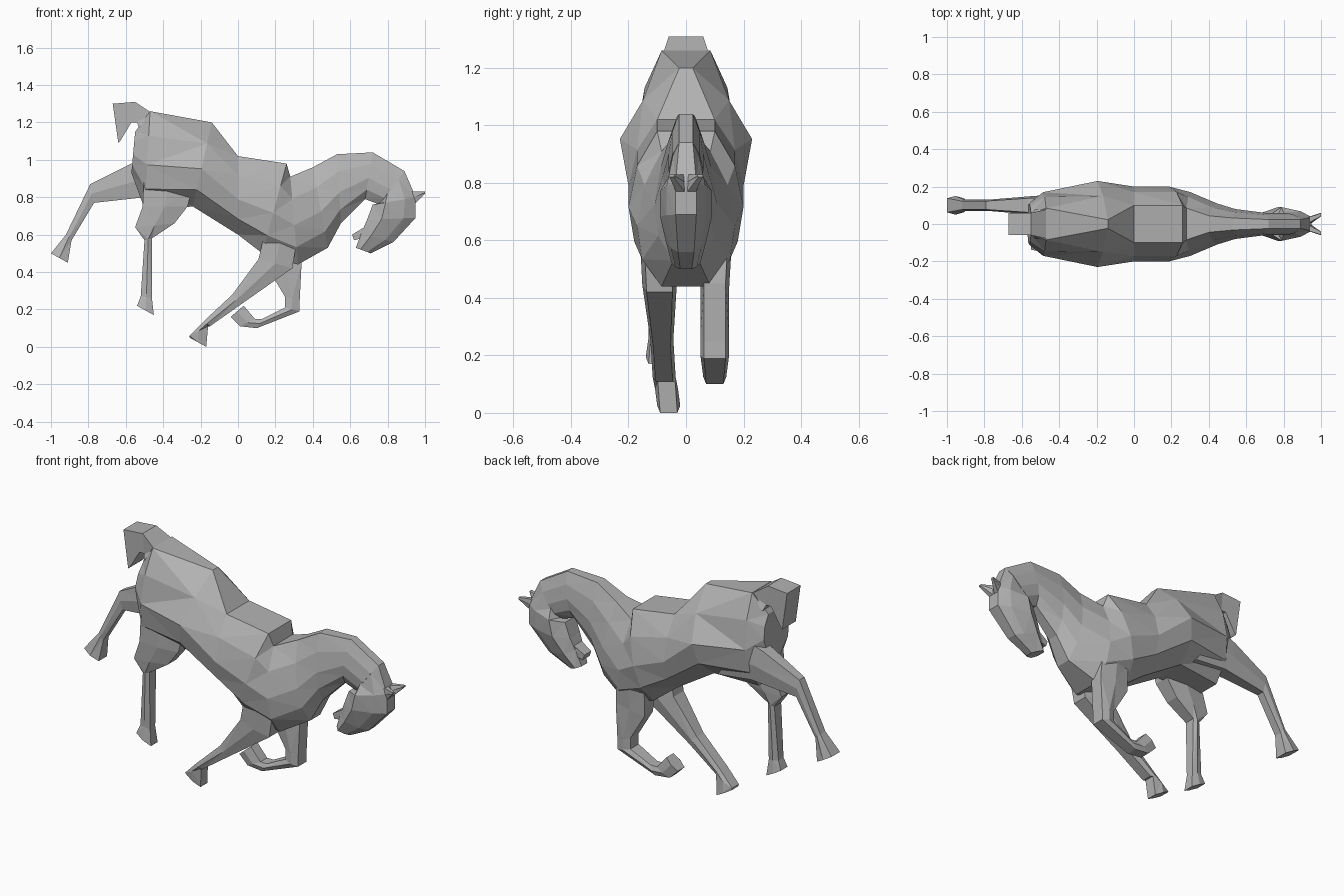
import bpy
import bmesh

default_cube = bpy.data.objects.get("Cube")
if default_cube:
    bpy.data.objects.remove(default_cube, do_unlink=True)

# One flat grey for the whole animal
grey = bpy.data.materials.new("plain grey")
grey.use_nodes = True
grey_value = (0.45, 0.45, 0.45, 1)
grey.diffuse_color = grey_value
grey.node_tree.nodes["Principled BSDF"].inputs["Base Color"].default_value = grey_value


def rounded_profile(crest, keel):
    """Half cross-section, as (share of depth, share of half width) pairs.

    The flank is widest just below the middle and narrows to the given
    crest width along the back and keel width along the belly.
    """
    upper_flank = 0.6 + crest / 2
    lower_flank = 0.8 + keel / 5
    return [(0, crest), (.25, upper_flank), (.55, 1), (.8, lower_flank), (1, keel)]


rump = rounded_profile(crest=.5, keel=.4)
ridge = rounded_profile(crest=.1, keel=.4)
chest = rounded_profile(crest=.5, keel=.5)
neck = rounded_profile(crest=.4, keel=.4)
head = [(0, .4), (.25, .75), (.7, 1), (1, .5)]
limb = [(0, .75), (.5, 1), (1, .75)]
box = [(0, 1), (1, 1)]


def cross_section(mesh, ring, profile, centre_y):
    """Closed ring of vertices between two edge points of the side outline."""
    first_x, first_z, second_x, second_z, half_width = ring

    def point(share, width, side):
        x = first_x + (second_x - first_x) * share
        z = first_z + (second_z - first_z) * share
        return mesh.verts.new((x, centre_y + side * width * half_width, z))

    left = [point(share, width, 1) for share, width in profile]
    right = [point(share, width, -1) for share, width in reversed(profile)]
    return left + right


def loft(name, sections, start_y=0, end_y=0):
    """Skin a list of (profile, ring) pairs with flat faces and closed ends.

    The centre line drifts sideways evenly from start_y to end_y.
    """
    mesh = bmesh.new()
    last = len(sections) - 1
    loops = []
    for index, (profile, ring) in enumerate(sections):
        centre_y = start_y + (end_y - start_y) * index / last
        loops.append(cross_section(mesh, ring, profile, centre_y))
    for current, following in zip(loops, loops[1:]):
        count = len(current)
        for i in range(count):
            j = (i + 1) % count
            mesh.faces.new((current[i], current[j], following[j], following[i]))
    mesh.faces.new(loops[0])
    mesh.faces.new(loops[-1])
    bmesh.ops.triangulate(mesh, faces=mesh.faces[:], quad_method='SHORT_EDGE')
    bmesh.ops.recalc_face_normals(mesh, faces=mesh.faces[:])
    data = bpy.data.meshes.new(name)
    mesh.to_mesh(data)
    mesh.free()
    data.materials.append(grey)
    part = bpy.data.objects.new(name, data)
    bpy.context.scene.collection.objects.link(part)
    return part


def uniform_loft(name, profile, rings, start_y=0, end_y=0):
    """Loft that keeps the same cross-section profile all the way along."""
    return loft(name, [(profile, ring) for ring in rings], start_y, end_y)


# Trunk and arched neck in one skin, from rump to poll
loft("trunk_and_neck", [
    (rump, (-.55, 1.15, -.57, .93, .11)),
    (rump, (-.47, 1.26, -.5, .74, .17)),
    (ridge, (-.14, 1.2, -.24, .75, .23)),
    (rump, (0, 1.02, 0, .6, .2)),
    (chest, (.26, .98, .13, .5, .2)),
    (chest, (.28, .91, .32, .44, .17)),
    (neck, (.4, .96, .48, .53, .11)),
    (neck, (.53, 1.03, .55, .66, .08)),
    (neck, (.72, 1.04, .68, .79, .06)),
    (neck, (.89, .94, .76, .76, .06)),
])

# Head, tucked back toward the chest
uniform_loft("head", head, [
    (.89, .94, .76, .77, .06),
    (.95, .8, .72, .76, .09),
    (.95, .69, .69, .68, .09),
    (.83, .56, .66, .61, .07),
    (.71, .5, .63, .53, .05),
])

# Lower jaw, parted from the muzzle
uniform_loft("lower_jaw", box, [
    (.74, .68, .74, .6, .04),
    (.61, .6, .62, .57, .03),
])

# Pointed ears, splayed outward
for name, side in (("left_ear", 1), ("right_ear", -1)):
    uniform_loft(name, limb, [
        (.93, .83, .95, .77, .02),
        (1, .83, 1, .82, .01),
    ], start_y=side * .02, end_y=side * .05)

# Raised tail, folded down at the end
uniform_loft("tail", box, [
    (-.46, 1.25, -.53, 1.17, .08),
    (-.55, 1.31, -.54, 1.2, .06),
    (-.67, 1.3, -.57, 1.2, .06),
    (-.64, 1.09, -.63, 1.1, .06),
])

# Right foreleg, reaching back to the ground
uniform_loft("right_front_leg", limb, [
    (.14, .6, .32, .6, .06),
    (.11, .47, .29, .42, .06),
    (-.03, .28, .02, .23, .04),
    (-.18, .14, -.15, .11, .04),
    (-.26, .06, -.16, .11, .04),
    (-.26, .05, -.17, 0, .04),
], start_y=-.1, end_y=-.06)

# Left foreleg, folded at the knee
uniform_loft("left_front_leg", limb, [
    (.16, .6, .33, .6, .06),
    (.16, .42, .34, .45, .05),
    (.25, .27, .33, .25, .05),
    (.25, .21, .33, .19, .05),
    (.13, .15, .1, .1, .04),
    (.09, .15, .01, .11, .04),
    (.03, .22, -.04, .16, .04),
], start_y=.1, end_y=.1)

# Right hind leg, hanging straight down
uniform_loft("right_hind_leg", limb, [
    (-.5, .96, -.24, .86, .06),
    (-.51, .75, -.27, .75, .06),
    (-.55, .64, -.34, .66, .05),
    (-.5, .57, -.46, .58, .04),
    (-.52, .27, -.46, .26, .03),
    (-.54, .22, -.45, .17, .04),
], start_y=-.1, end_y=-.1)

# Left hind leg, kicked out behind
uniform_loft("left_hind_leg", limb, [
    (-.45, 1.02, -.3, .78, .06),
    (-.57, .98, -.5, .8, .05),
    (-.79, .87, -.77, .77, .03),
    (-.92, .6, -.89, .57, .03),
    (-1, .5, -.91, .45, .05),
], start_y=.1, end_y=.1)
